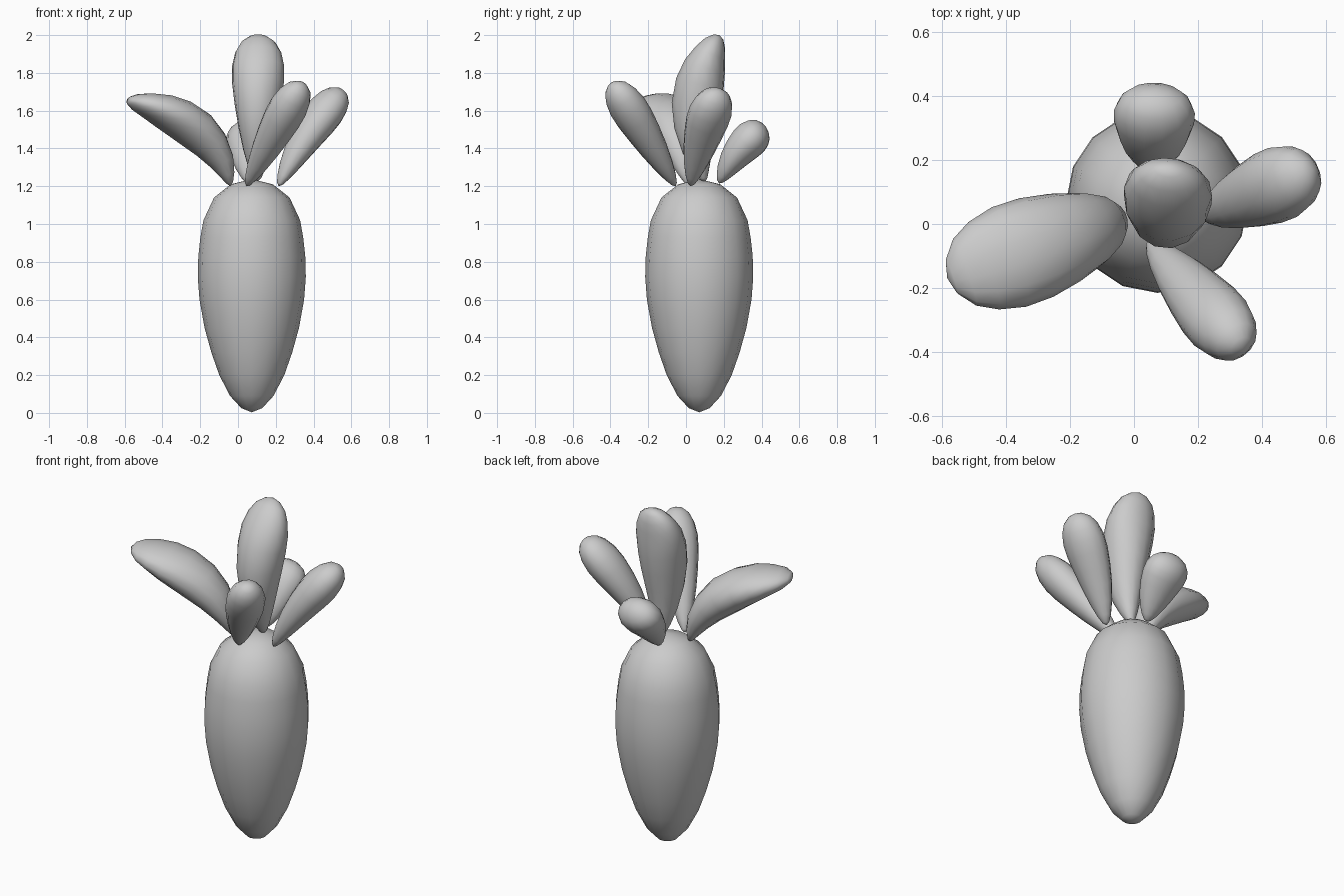
import bpy, bmesh, math
from mathutils import Vector

if "Cube" in bpy.data.objects:
    bpy.data.objects.remove(bpy.data.objects["Cube"])


def skin(name, rings):
    """Loft rings of points; the first and last entries are single poles."""
    bm = bmesh.new()
    loops = [[bm.verts.new(p) for p in ring] for ring in rings]
    for a, b in zip(loops, loops[1:]):
        n = max(len(a), len(b))
        for i in range(n):
            j = (i + 1) % n
            if len(a) == 1:
                bm.faces.new((a[0], b[j], b[i]))
            elif len(b) == 1:
                bm.faces.new((a[i], a[j], b[0]))
            else:
                bm.faces.new((a[i], a[j], b[j], b[i]))
    bmesh.ops.recalc_face_normals(bm, faces=bm.faces)
    for f in bm.faces:
        f.smooth = True
    mesh = bpy.data.meshes.new(name)
    bm.to_mesh(mesh)
    bm.free()
    obj = bpy.data.objects.new(name, mesh)
    bpy.context.collection.objects.link(obj)
    return obj


def ring(center, u, v, sides):
    return [center + u * math.cos(2 * math.pi * i / sides)
            + v * math.sin(2 * math.pi * i / sides) for i in range(sides)]


# Root body: lathed around a vertical axis
profile = [(0.025, 0.055), (0.09, 0.115), (0.2, 0.172), (0.32, 0.214),
           (0.45, 0.25), (0.6, 0.277), (0.72, 0.286), (0.83, 0.283),
           (0.93, 0.272), (1.02, 0.256), (1.14, 0.2), (1.21, 0.112)]
axis = Vector((0.073, 0.07, 0))
up = Vector((0, 0, 1))
rings = [[axis + up * 0.003]]
rings += [ring(axis + up * z, Vector((r, 0, 0)), Vector((0, r, 0)), 16)
          for z, r in profile]
rings.append([axis + up * 1.238])
skin("root_body", rings)

# Leaf outlines along the length: (position, fraction of full size)
stations = [0.025, 0.09, 0.2, 0.35, 0.5, 0.65, 0.77, 0.87, 0.94, 0.985]
plump = [0.16, 0.33, 0.53, 0.73, 0.88, 0.99, 1.0, 0.88, 0.67, 0.34]
tapered = [0.16, 0.36, 0.62, 0.86, 1.0, 0.98, 0.85, 0.64, 0.45, 0.22]


def leaf(name, base, bend, tip, half_width, half_thick, thick_shape):
    a, b, c = Vector(base), Vector(bend), Vector(tip)
    side = (c - a).cross(up).normalized()
    rings = [[a]]
    for t, w, h in zip(stations, plump, thick_shape):
        p = a * (1 - t) ** 2 + b * 2 * t * (1 - t) + c * t * t
        tangent = ((b - a) * (1 - t) + (c - b) * t).normalized()
        normal = side.cross(tangent).normalized()
        rings.append(ring(p, side * half_width * w,
                          normal * half_thick * h, 14))
    rings.append([c])
    skin(name, rings)


# Leaves: base, bend control, tip, half width, half thickness
leaf("left_leaf", (-0.04, 0.02, 1.2), (-0.12, -0.01, 1.56),
     (-0.585, -0.17, 1.655), 0.165, 0.108, tapered)
leaf("tall_leaf", (0.1, 0.1, 1.22), (0.105, -0.03, 1.65),
     (0.108, 0.178, 2.0), 0.139, 0.132, tapered)
leaf("front_leaf", (0.045, -0.055, 1.2), (0.185, -0.215, 1.48),
     (0.34, -0.39, 1.745), 0.107, 0.096, plump)
leaf("right_leaf", (0.215, 0.025, 1.2), (0.345, 0.08, 1.48),
     (0.56, 0.17, 1.705), 0.117, 0.098, plump)
leaf("back_leaf", (0.057, 0.175, 1.215), (0.06, 0.26, 1.4),
     (0.067, 0.423, 1.515), 0.127, 0.097, plump)
